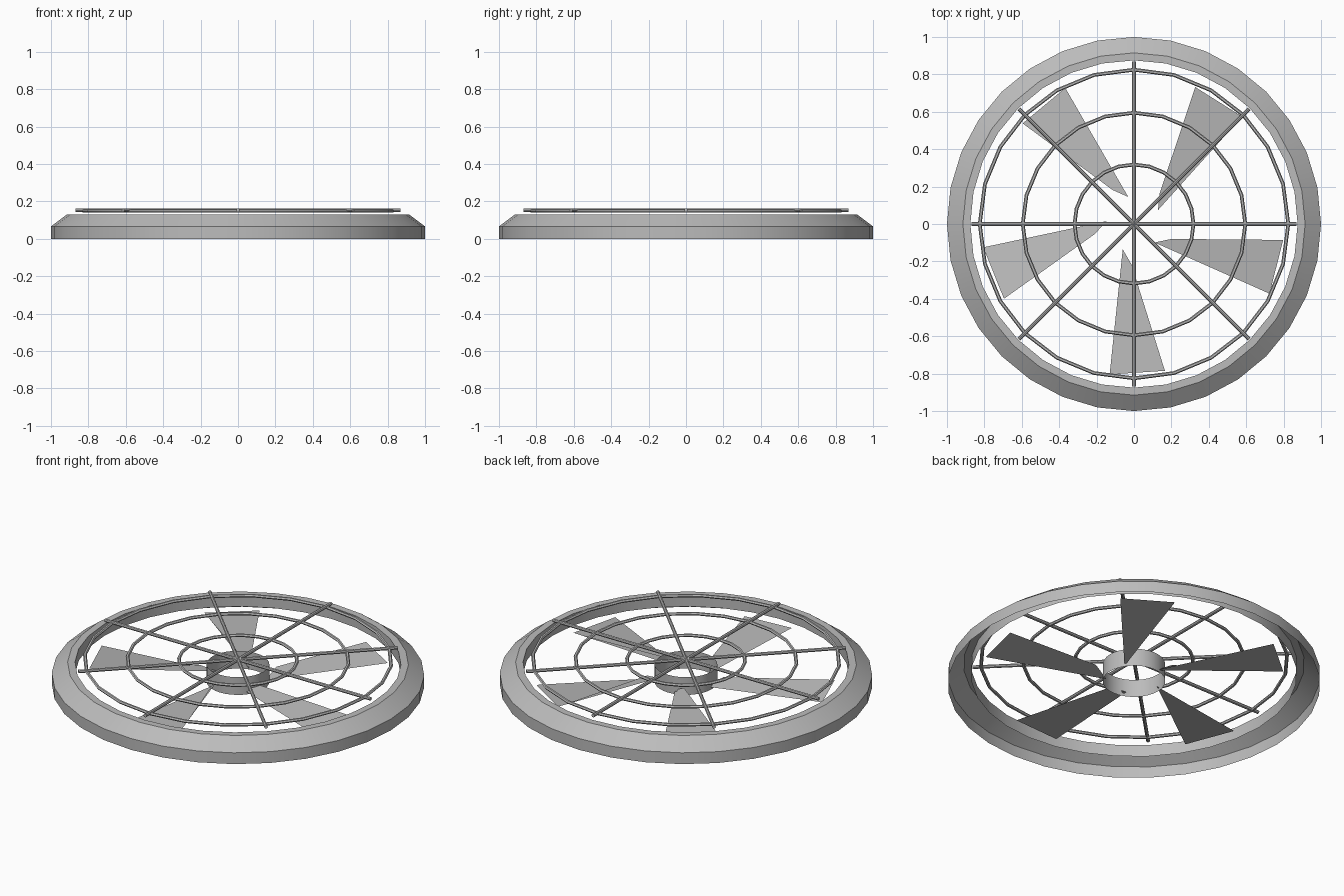
import bpy, bmesh, math

if "Cube" in bpy.data.objects:
    bpy.data.objects.remove(bpy.data.objects["Cube"])

grey = bpy.data.materials.new("mid grey")
grey.diffuse_color = (0.5, 0.5, 0.5, 1)
grey.use_nodes = True
grey.node_tree.nodes["Principled BSDF"].inputs["Base Color"].default_value = grey.diffuse_color


def make(name, bm, smooth=True):
    me = bpy.data.meshes.new(name)
    bm.to_mesh(me)
    bm.free()
    me.materials.append(grey)
    ob = bpy.data.objects.new(name, me)
    bpy.context.collection.objects.link(ob)
    if smooth:
        bpy.ops.object.select_all(action='DESELECT')
        ob.select_set(True)
        bpy.context.view_layer.objects.active = ob
        bpy.ops.object.shade_smooth_by_angle(angle=math.radians(32))
    return ob


def lathe(name, profile, n, closed=False):
    """Spin an (r, z) profile listed so that faces point outwards."""
    bm = bmesh.new()
    rows = []
    for i in range(n):
        a = 2 * math.pi * i / n
        rows.append([bm.verts.new((r * math.cos(a), r * math.sin(a), z)) for r, z in profile])
    m = len(profile)
    for i in range(n):
        p, q = rows[i], rows[(i + 1) % n]
        for j in range(m if closed else m - 1):
            k = (j + 1) % m
            bm.faces.new((p[j], q[j], q[k], p[k]))
    return make(name, bm)


# outer shroud: open-bottomed shell with an inner lip
lathe("shroud_ring", [(1, 0), (1, 0.067), (0.915, 0.13), (0.875, 0.13), (0.875, 0.06)], 32)

# open hub tube
lathe("hub", [(0.168, 0.022), (0.168, 0.127)], 32)

# concentric grille wires
for i, r in enumerate((0.318, 0.595, 0.825)):
    ring = [(r + 0.01 * math.cos(math.pi * k / 3), 0.149 + 0.009 * math.sin(math.pi * k / 3))
            for k in range(6)]
    lathe(f"grille_ring_{i + 1}", ring, 24, closed=True)

# straight grille wires crossing the centre
for i in range(4):
    bm = bmesh.new()
    bmesh.ops.create_cone(bm, cap_ends=True, segments=8, radius1=0.01, radius2=0.01, depth=1.74)
    ob = make(f"grille_spoke_{i + 1}", bm)
    ob.rotation_euler = (0, math.pi / 2, math.pi / 4 * i)
    ob.location.z = 0.153

# five thin blades, twisted at the root: (radius, angle, height)
blade = [(0.148, -114, 0.038), (0.815, -99.2, 0.068), (0.802, -78.1, 0.066), (0.215, -93.8, 0.085)]
for i in range(5):
    bm = bmesh.new()
    vs = []
    for r, a, z in blade:
        t = math.radians(a + 72 * i)
        vs.append(bm.verts.new((r * math.cos(t), r * math.sin(t), z)))
    bm.faces.new(vs)
    bmesh.ops.recalc_face_normals(bm, faces=bm.faces)
    for f in bm.faces:
        if f.normal.z < 0:
            f.normal_flip()
    make(f"blade_{i + 1}", bm, smooth=False)
